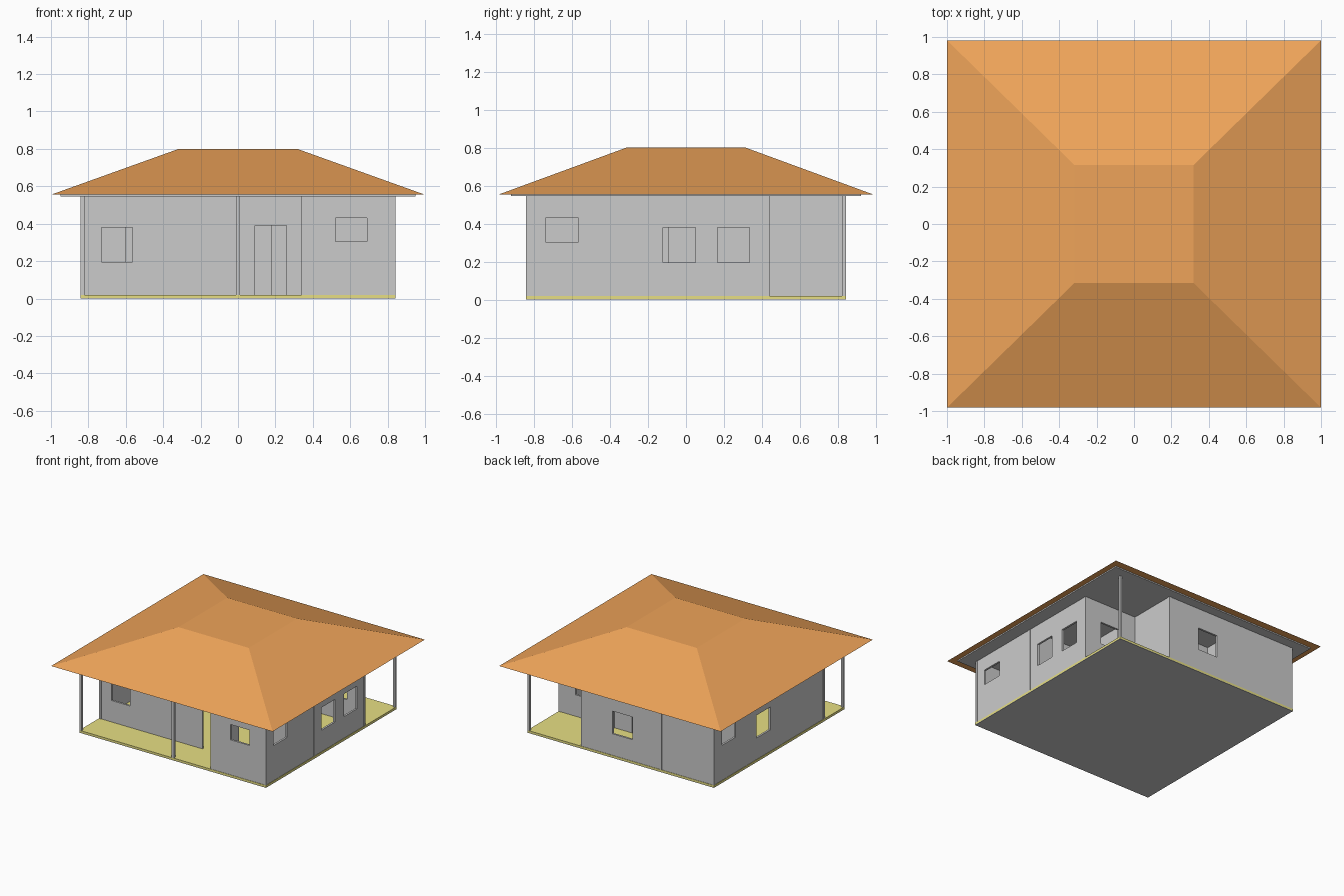
import bpy, bmesh

if "Cube" in bpy.data.objects:
    bpy.data.objects.remove(bpy.data.objects["Cube"])

FLOOR, TOP, T = 0.02, 0.547, 0.02
E = 0.832          # centre line of the outer walls
LOW, HIGH = (0.195, 0.38), (0.305, 0.43)   # normal and small window heights
DOOR = (FLOOR, 0.39)


def material(name, colour):
    m = bpy.data.materials.new(name)
    m.diffuse_color = (*colour, 1)
    m.use_nodes = True
    m.node_tree.nodes["Principled BSDF"].inputs["Base Color"].default_value = m.diffuse_color
    return m


def finish(name, bm, mat=None):
    bmesh.ops.recalc_face_normals(bm, faces=bm.faces)
    me = bpy.data.meshes.new(name)
    bm.to_mesh(me)
    bm.free()
    ob = bpy.data.objects.new(name, me)
    bpy.context.collection.objects.link(ob)
    if mat:
        me.materials.append(mat)
    return ob


def box(name, x0, x1, y0, y1, z0, z1, mat=None):
    bm = bmesh.new()
    bmesh.ops.create_cube(bm, size=1)
    for v in bm.verts:
        v.co = ((x0 + x1) / 2 + v.co.x * (x1 - x0),
                (y0 + y1) / 2 + v.co.y * (y1 - y0),
                (z0 + z1) / 2 + v.co.z * (z1 - z0))
    return finish(name, bm, mat)


def wall(name, axis, pos, a, b, *openings):
    """Wall running along axis; openings are (start, end, (bottom, top))."""
    us = sorted({a, b, *[u for o in openings for u in o[:2]]})
    zs = sorted({FLOOR, TOP, *[z for o in openings for z in o[2]]})
    bm = bmesh.new()
    grid = [[bm.verts.new((u, pos, z) if axis == 'x' else (pos, u, z))
             for z in zs] for u in us]
    for i in range(len(us) - 1):
        for j in range(len(zs) - 1):
            u, z = (us[i] + us[i + 1]) / 2, (zs[j] + zs[j + 1]) / 2
            if not any(o[0] < u < o[1] and o[2][0] < z < o[2][1] for o in openings):
                bm.faces.new((grid[i][j], grid[i + 1][j],
                              grid[i + 1][j + 1], grid[i][j + 1]))
    ob = finish(name, bm)
    s = ob.modifiers.new('thickness', 'SOLIDIFY')
    s.thickness, s.offset = T - 0.004, 0


orange = material('roof tiles', (0.86, 0.37, 0.10))
yellow = material('floor tiles', (0.80, 0.74, 0.23))

# Base and floor
box('base', -0.843, 0.843, -0.843, 0.843, 0, 0.004)
box('floor', -0.843, 0.843, -0.843, 0.843, 0.004, FLOOR, yellow)

# Outer walls
wall('front_wall', 'x', -0.58, -E, 0.35, (-0.73, -0.565, LOW), (0.09, 0.26, DOOR))
wall('front_room_wall', 'x', -E, 0.35, E, (0.52, 0.69, HIGH))
wall('right_wall', 'y', E, -E, 0.43, (-0.74, -0.565, HIGH),
     (-0.12, 0.05, LOW), (0.165, 0.335, LOW))
wall('back_porch_wall', 'x', 0.43, 0.35, E, (0.52, 0.69, LOW))
wall('back_wall', 'x', E, -E, 0.35, (-0.105, 0.075, LOW))
wall('left_wall', 'y', -E, -0.58, E, (0.11, 0.29, LOW), (0.56, 0.735, HIGH))

# Inner walls
wall('long_inner_wall', 'y', 0.35, -E, E, (-0.5, -0.33, DOOR), (-0.09, 0.08, DOOR))
wall('right_inner_wall', 'x', -0.215, 0.35, E)
wall('left_inner_wall', 'x', 0.43, -E, 0.35, (-0.6, -0.43, DOOR), (0.01, 0.18, DOOR))
wall('bath_wall', 'y', -0.36, 0.43, E)

# Pillars, both free-standing and set into the walls
for i, (x, y) in enumerate([(-E, -E), (0, -E), (0.35, -E), (E, -E), (E, -0.215),
                            (E, 0.43), (E, E), (0.35, E), (-0.36, E), (-E, E),
                            (-E, 0.43), (-E, -0.58), (0.35, 0.43), (0.35, -0.58)]):
    box(f'pillar_{i}', x - T / 2, x + T / 2, y - T / 2, y + T / 2, FLOOR, TOP)

# Ceiling slab
box('ceiling', -0.95, 0.95, -0.92, 0.92, 0.545, 0.556)

# Hipped roof with a flat top
roof = box('roof', -1, 1, -0.982, 0.982, 0.555, 0.80, orange)
for v in roof.data.vertices:
    if v.co.z > 0.7:
        v.co.x *= 0.317
        v.co.y *= 0.32
